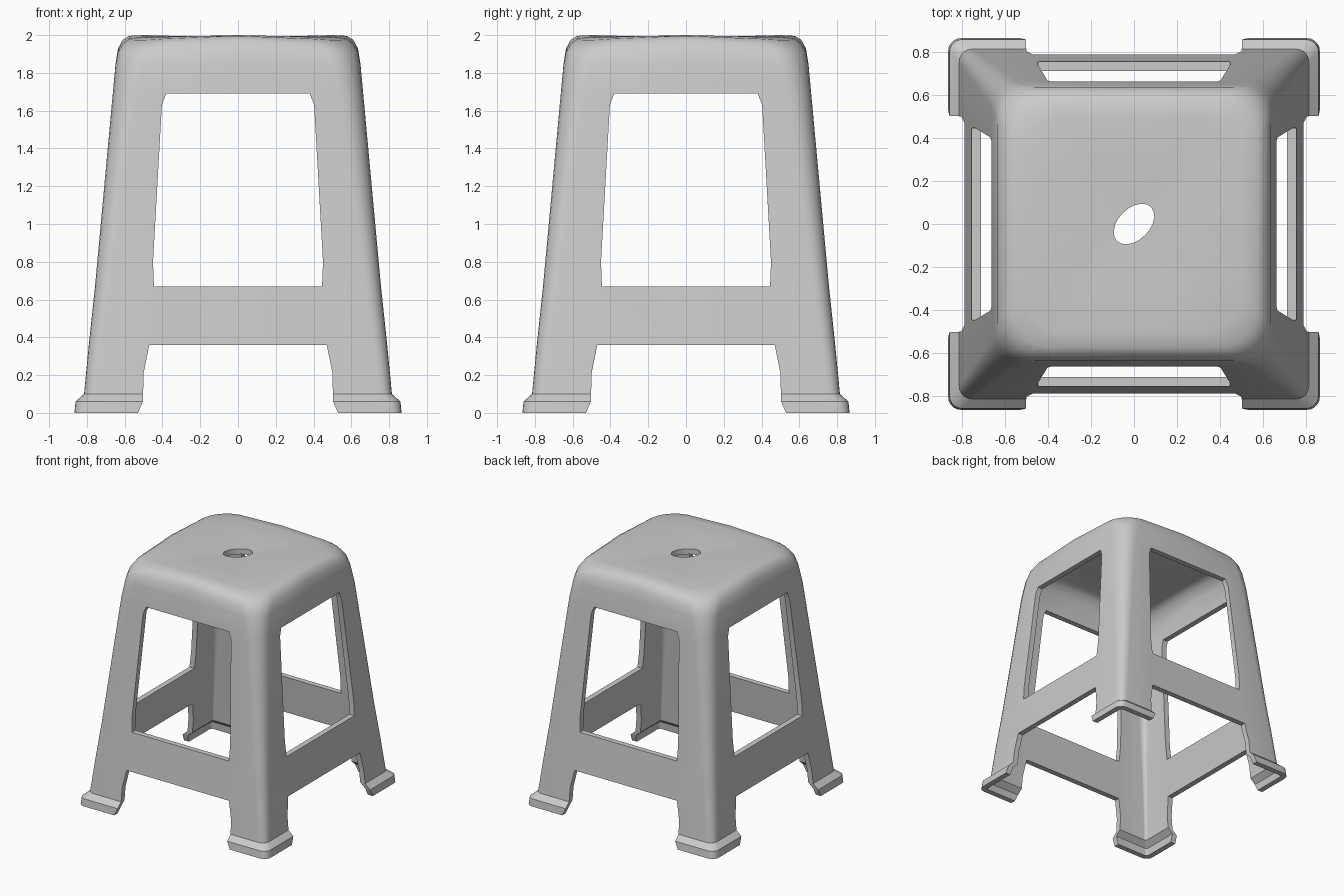
import bpy, bmesh, math
from mathutils import Vector, Matrix

cube = bpy.data.objects.get("Cube")
if cube:
    bpy.data.objects.remove(cube, do_unlink=True)

plastic = bpy.data.materials.new("light grey plastic")
plastic.use_nodes = True
GREY = (0.6, 0.6, 0.6, 1)
plastic.diffuse_color = GREY
plastic.node_tree.nodes["Principled BSDF"].inputs["Base Color"].default_value = GREY

WALL = 0.045


def make_object(name, bm):
    bmesh.ops.recalc_face_normals(bm, faces=bm.faces)
    mesh = bpy.data.meshes.new(name)
    bm.to_mesh(mesh)
    bm.free()
    obj = bpy.data.objects.new(name, mesh)
    bpy.context.collection.objects.link(obj)
    mesh.materials.append(plastic)
    return obj


def ring(bm, half, radius, z, droop=0.0, steps=5):
    """Rounded square of vertices; droop lowers the corners."""
    verts = []
    for q in range(4):
        turn = Matrix.Rotation(q * math.pi / 2, 3, 'Z')
        for i in range(steps + 1):
            a = math.pi / 2 * i / steps
            c = half - radius
            x, y = c + radius * math.cos(a), c + radius * math.sin(a)
            drop = droop * (x * y / 0.36) ** 2
            verts.append(bm.verts.new(turn @ Vector((x, y, z - drop))))
        # midpoint of the following side
        verts.append(bm.verts.new(turn @ Vector((0, half, z))))
    return verts


def loft(bm, rings):
    for a, b in zip(rings, rings[1:]):
        n = len(a)
        for i in range(n):
            bm.faces.new((a[i], a[(i + 1) % n], b[(i + 1) % n], b[i]))


def cap(bm, loop, z):
    centre = bm.verts.new((0, 0, z))
    for i, v in enumerate(loop):
        bm.faces.new((v, loop[(i + 1) % len(loop)], centre))


# Outer skin from seat to flared feet: half width, corner radius, z, droop
outer = [(0.3, 0.12, 1.995, 0.03), (0.5, 0.16, 2.0, 0.035),
         (0.575, 0.18, 1.996, 0.04), (0.61, 0.18, 1.975, 0.04),
         (0.635, 0.17, 1.93, 0.03), (0.648, 0.15, 1.85, 0.01),
         (0.663, 0.12, 1.69, 0), (0.757, 0.08, 0.67, 0),
         (0.79, 0.07, 0.36, 0), (0.815, 0.06, 0.1, 0),
         (0.86, 0.06, 0.06, 0), (0.866, 0.06, 0, 0)]

bm = bmesh.new()
skin = [ring(bm, *p) for p in outer]
lining = []
for half, radius, z, droop in outer:
    low = z - WALL if z > 1.9 else z
    inset = 0 if half < 0.55 else WALL
    lining.append(ring(bm, half - inset, max(radius - WALL, 0.02), low, droop))
loft(bm, skin + lining[::-1])
cap(bm, skin[0], 1.985)
cap(bm, lining[0], 1.985 - WALL)
stool = make_object("stool_shell", bm)


def prism_cutter(name, half_profile, sideways):
    """Mirrored profile in x and z, extruded right through the shell."""
    bm = bmesh.new()
    profile = half_profile + [(-x, z) for x, z in reversed(half_profile)]
    face = bm.faces.new([bm.verts.new((x, -1.2, z)) for x, z in profile])
    out = bmesh.ops.extrude_face_region(bm, geom=[face])
    moved = [v for v in out["geom"] if isinstance(v, bmesh.types.BMVert)]
    bmesh.ops.translate(bm, verts=moved, vec=(0, 2.4, 0))
    if sideways:
        bmesh.ops.rotate(bm, verts=bm.verts, matrix=Matrix.Rotation(math.pi / 2, 3, 'Z'))
    return make_object(name, bm)


# Openings above and below the crossbars, on both axes
window = [(0.445, 0.67), (0.45, 0.8), (0.403, 1.63), (0.38, 1.69)]
gap = [(0.535, -0.1), (0.53, 0), (0.503, 0.06), (0.5, 0.21), (0.47, 0.36)]
cutters = []
for sideways in (False, True):
    side = "side" if sideways else "front"
    cutters.append(prism_cutter(side + "_window_cutter", window, sideways))
    cutters.append(prism_cutter(side + "_leg_gap_cutter", gap, sideways))

# Slanted oval finger hole in the seat
bm = bmesh.new()
bmesh.ops.create_cone(bm, cap_ends=True, segments=20, radius1=1, radius2=1, depth=0.4)
bmesh.ops.scale(bm, verts=bm.verts, vec=(0.112, 0.073, 1))
bmesh.ops.rotate(bm, verts=bm.verts, matrix=Matrix.Rotation(math.pi / 4, 3, 'Z'))
bmesh.ops.translate(bm, verts=bm.verts, vec=(0, 0, 1.97))
cutters.append(make_object("finger_hole_cutter", bm))

bpy.context.view_layer.objects.active = stool
stool.select_set(True)
for cutter in cutters:
    mod = stool.modifiers.new(cutter.name, 'BOOLEAN')
    mod.operation = 'DIFFERENCE'
    mod.solver = 'EXACT'
    mod.object = cutter
    bpy.ops.object.modifier_apply(modifier=mod.name)
    bpy.data.objects.remove(cutter, do_unlink=True)

bpy.ops.object.shade_smooth_by_angle(angle=math.radians(30))
